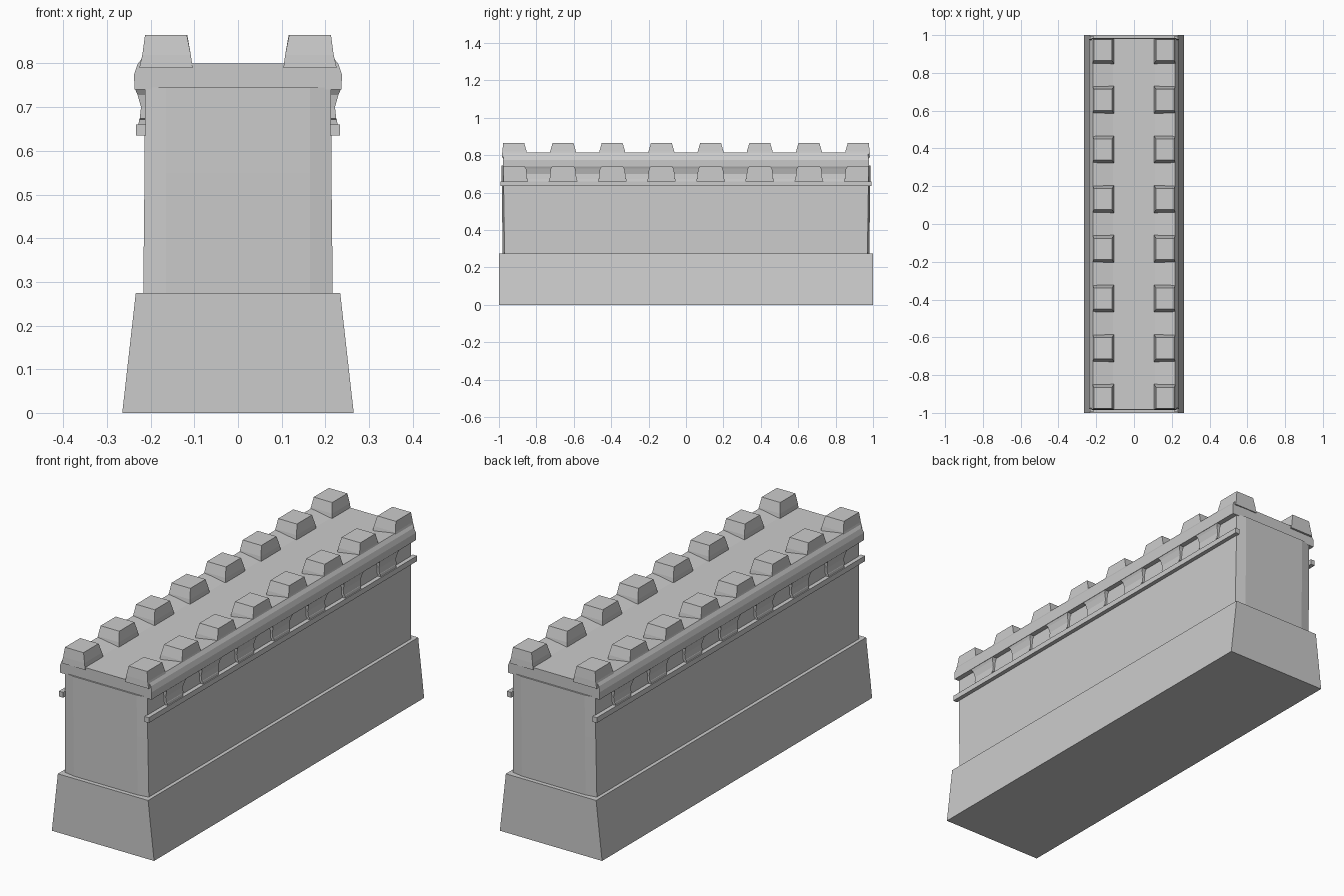
import bpy, bmesh

if "Cube" in bpy.data.objects:
    bpy.data.objects.remove(bpy.data.objects["Cube"])

SPACING = 0.263


def finish(name, bm):
    bmesh.ops.recalc_face_normals(bm, faces=bm.faces)
    mesh = bpy.data.meshes.new(name)
    bm.to_mesh(mesh)
    bm.free()
    obj = bpy.data.objects.new(name, mesh)
    bpy.context.collection.objects.link(obj)
    return obj


def loft(bm, rings):
    """Skin a stack of closed rings and cap both ends."""
    rows = [[bm.verts.new(p) for p in ring] for ring in rings]
    n = len(rows[0])
    for a, b in zip(rows, rows[1:]):
        for i in range(n):
            j = (i + 1) % n
            bm.faces.new((a[i], a[j], b[j], b[i]))
    bm.faces.new(rows[0][::-1])
    bm.faces.new(rows[-1])


def rect(x0, x1, y0, y1, z):
    return [(x0, y0, z), (x1, y0, z), (x1, y1, z), (x0, y1, z)]


def mirrored(rings, sx=1, sy=1):
    return [[(sx * x, sy * y, z) for x, y, z in r] for r in rings]


# Sloped plinth
bm = bmesh.new()
loft(bm, [rect(-0.265, 0.265, -1, 1, 0), rect(-0.234, 0.234, -1, 1, 0.275)])
finish("plinth", bm)


# Main wall with slightly bowed ends
def plan(x, y, z):
    half = [(-x, -y + 0.01), (-0.165, -y), (0.165, -y), (x, -y + 0.01)]
    return [(px, py, z) for px, py in half] + [(-px, -py, z) for px, py in half]


bm = bmesh.new()
loft(bm, [plan(0.217, 0.980, 0.27), plan(0.214, 0.984, 0.55), plan(0.213, 0.986, 0.745)])
finish("wall", bm)

# Overhanging crown and walkway, one cross-section run along the wall
half = [(0.237, 0.74), (0.238, 0.775), (0.230, 0.798), (0.218, 0.815),
        (0.190, 0.812), (0.112, 0.80)]
section = half + [(-x, z) for x, z in reversed(half)]


def crown_end(side):
    return [(x, side * (0.987 - (0.008 if abs(x) > 0.2 else 0)
                        - (0.006 if z > 0.79 else 0)), z) for x, z in section]


bm = bmesh.new()
loft(bm, [crown_end(-1), crown_end(1)])
finish("crown", bm)

# Battlements: six along each edge plus four at the corners
bm = bmesh.new()
levels = [(0.79, 0.104, 0.224, 0.074), (0.82, 0.108, 0.218, 0.069),
          (0.865, 0.116, 0.213, 0.056)]
corner = [rect(0.104, 0.226, 0.846, 0.984, 0.79), rect(0.108, 0.219, 0.852, 0.982, 0.82),
          rect(0.117, 0.213, 0.865, 0.977, 0.865)]
for sx in (-1, 1):
    for i in range(6):
        c = (i - 2.5) * SPACING
        loft(bm, mirrored([rect(a, b, c - h, c + h, z) for z, a, b, h in levels], sx))
    for sy in (-1, 1):
        loft(bm, mirrored(corner, sx, sy))
finish("battlements", bm)

# Corbels separating the niches under the crown
bm = bmesh.new()
levels = [(0.655, 0.229, 0.057), (0.672, 0.226, 0.059), (0.674, 0.225, 0.063),
          (0.70, 0.222, 0.064), (0.728, 0.230, 0.068), (0.742, 0.236, 0.078)]
for sx in (-1, 1):
    for i in range(-3, 4):
        c = i * SPACING
        loft(bm, mirrored([rect(0.20, x, c - h, c + h, z) for z, x, h in levels], sx))
finish("corbels", bm)

# String course along both long sides
bm = bmesh.new()
for sx in (-1, 1):
    loft(bm, mirrored([rect(0.211, 0.233, -0.993, 0.993, z) for z in (0.635, 0.66)], sx))
finish("string_course", bm)
